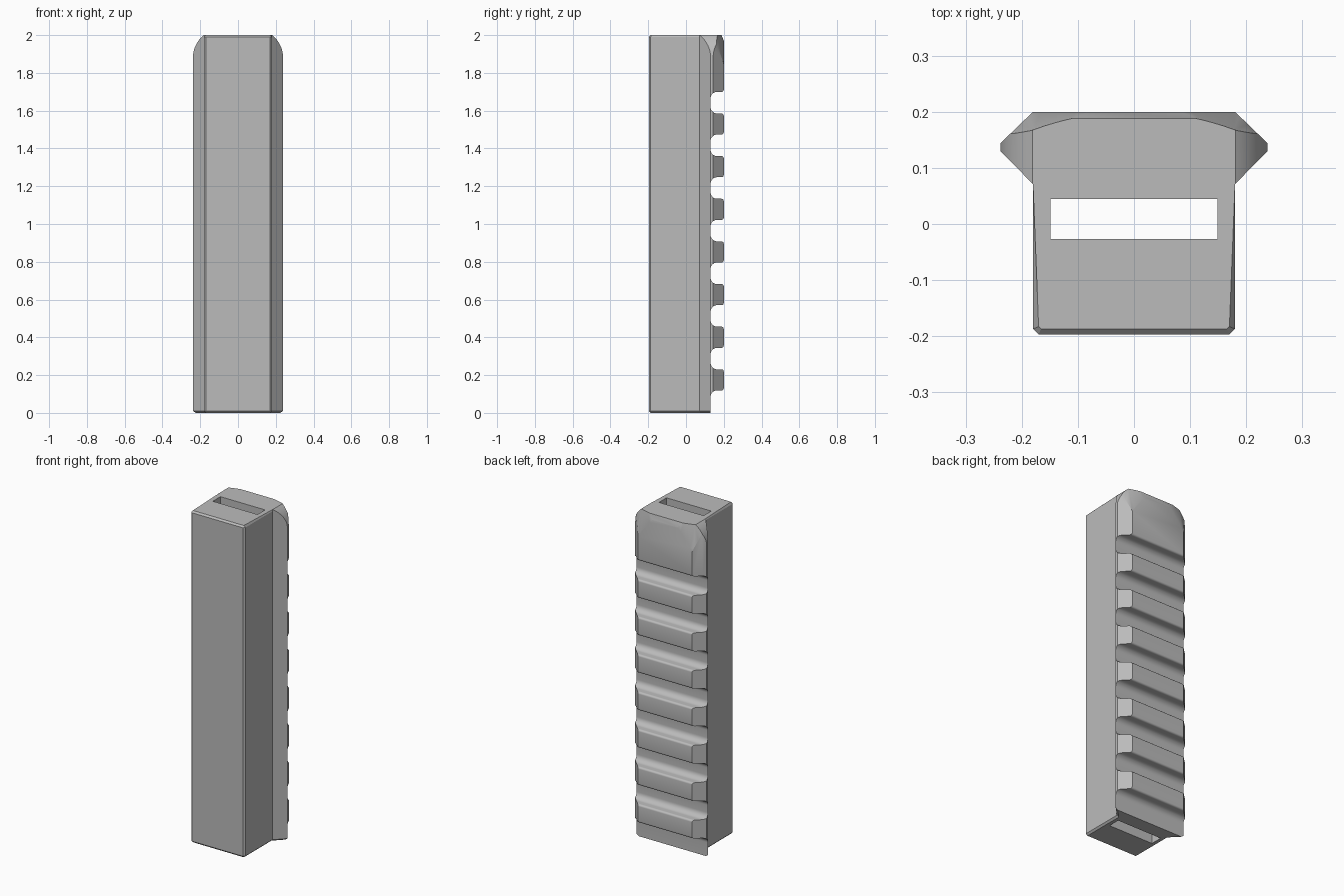
import bpy
import bmesh
from math import sin, cos, radians

cube = bpy.data.objects.get("Cube")
if cube:
    bpy.data.objects.remove(cube, do_unlink=True)

grey = bpy.data.materials.new("light_grey")
grey.use_nodes = True
colour = (0.5, 0.5, 0.5, 1)
grey.diffuse_color = colour
grey.node_tree.nodes["Principled BSDF"].inputs["Base Color"].default_value = colour


def prism(name, points, axis, start, end):
    """Extrude a closed profile along an axis; the points hold the other two axes in order."""
    bm = bmesh.new()
    rings = []
    for depth in (start, end):
        ring = []
        for p in points:
            co = list(p)
            co.insert(axis, depth)
            ring.append(bm.verts.new(co))
        rings.append(ring)
    n = len(points)
    for ring in rings:
        bm.faces.new(ring)
    for i in range(n):
        j = (i + 1) % n
        bm.faces.new((rings[0][i], rings[0][j], rings[1][j], rings[1][i]))
    bmesh.ops.recalc_face_normals(bm, faces=bm.faces)
    mesh = bpy.data.meshes.new(name)
    bm.to_mesh(mesh)
    bm.free()
    obj = bpy.data.objects.new(name, mesh)
    bpy.context.collection.objects.link(obj)
    return obj


def arc(cx, cy, r, a0, a1, steps=10):
    angles = [radians(a0 + (a1 - a0) * i / steps) for i in range(steps + 1)]
    return [(cx + r * cos(a), cy + r * sin(a)) for a in angles]


cutters = []


def boolean(target, cutter, operation):
    mod = target.modifiers.new(cutter.name, 'BOOLEAN')
    mod.object = cutter
    mod.operation = operation
    mod.solver = 'EXACT'
    cutter.hide_render = True
    cutters.append(cutter)


# Bar with a flared rail along its back
half = [(0.17, -0.197), (0.18, -0.187), (0.18, 0.071),
        (0.238, 0.13), (0.238, 0.144), (0.18, 0.2)]
rail = prism("rail_mount", half + [(-x, y) for x, y in reversed(half)], 2, 0, 2)
rail.data.materials.append(grey)

# Chamfer the bottom rim and the top rim of the bar
bm = bmesh.new()
bm.from_mesh(rail.data)
rim = [e for e in bm.edges
       if all(v.co.z < 0.001 for v in e.verts)
       or all(v.co.z > 1.999 and v.co.y < 0.08 for v in e.verts)
       and abs(e.verts[0].co.y - e.verts[1].co.y) + abs(e.verts[0].co.x - e.verts[1].co.x) > 0
       and not (e.verts[0].co.y > 0.05 and e.verts[1].co.y > 0.05)]
bmesh.ops.bevel(bm, geom=rim, offset=0.01, segments=1, affect='EDGES')
bm.to_mesh(rail.data)
bm.free()

# Rounded shoulders at the top of the rail
shoulder = [(0.238 + 0.01, -0.1), (0.248, 1.88)] + arc(0.085, 1.88, 0.1535, 0, 51.5, 16) + [(0.17, 2.1)]
outline = shoulder + [(-x, z) for x, z in reversed(shoulder)]
boolean(rail, prism("shoulder_envelope", outline, 1, -0.5, 0.5), 'INTERSECT')

# Conical trim of the rail's top corners
bm = bmesh.new()
bmesh.ops.create_cone(bm, cap_ends=True, segments=160, radius1=0.936, radius2=0.495, depth=2.2)
bmesh.ops.translate(bm, verts=bm.verts, vec=(0, -0.315, 1.0))
mesh = bpy.data.meshes.new("corner_envelope")
bm.to_mesh(mesh)
bm.free()
cone = bpy.data.objects.new("corner_envelope", mesh)
bpy.context.collection.objects.link(cone)
boolean(rail, cone, 'INTERSECT')

# Small slope at the back of the top edge
boolean(rail, prism("top_edge_cutter", [(0.18, 2.02), (0.188, 2.0), (0.2, 1.97), (0.3, 1.72), (0.3, 2.02)],
                    0, -0.4, 0.4), 'DIFFERENCE')

# Cross slots with rounded roots and eased mouths
side = arc(0.165, 0.022, 0.035, 180, 90) + arc(0.188, 0.069, 0.012, 270, 360, 5) + [(0.3, 0.069)]


def slot(name, z, lower_end=None):
    top = [(y, z + h) for y, h in side]
    if lower_end is None:
        bottom = [(y, z - h) for y, h in reversed(side)]
    else:
        bottom = [(0.3, lower_end), (0.13, lower_end)]
    boolean(rail, prism(name, top + bottom, 0, -0.4, 0.4), 'DIFFERENCE')


for i in range(7):
    slot(f"slot_cutter_{i + 1}", 0.2875 + 0.2258 * i)
slot("bottom_step_cutter", 0.062, -0.1)

# Rectangular channel running the full height
boolean(rail, prism("channel_cutter", [(-0.149, -0.027), (0.149, -0.027), (0.149, 0.045), (-0.149, 0.045)],
                    2, -0.2, 2.2), 'DIFFERENCE')

# Bake the cuts and drop the cutters
graph = bpy.context.evaluated_depsgraph_get()
baked = bpy.data.meshes.new_from_object(rail.evaluated_get(graph))
rail.modifiers.clear()
rail.data = baked
baked.name = "rail_mount"
baked.materials.clear()
baked.materials.append(grey)
for p in baked.polygons:
    p.material_index = 0
for c in cutters:
    bpy.data.objects.remove(c, do_unlink=True)

for o in bpy.context.selected_objects:
    o.select_set(False)
rail.select_set(True)
bpy.context.view_layer.objects.active = rail
bpy.ops.object.shade_smooth_by_angle(angle=radians(25))
